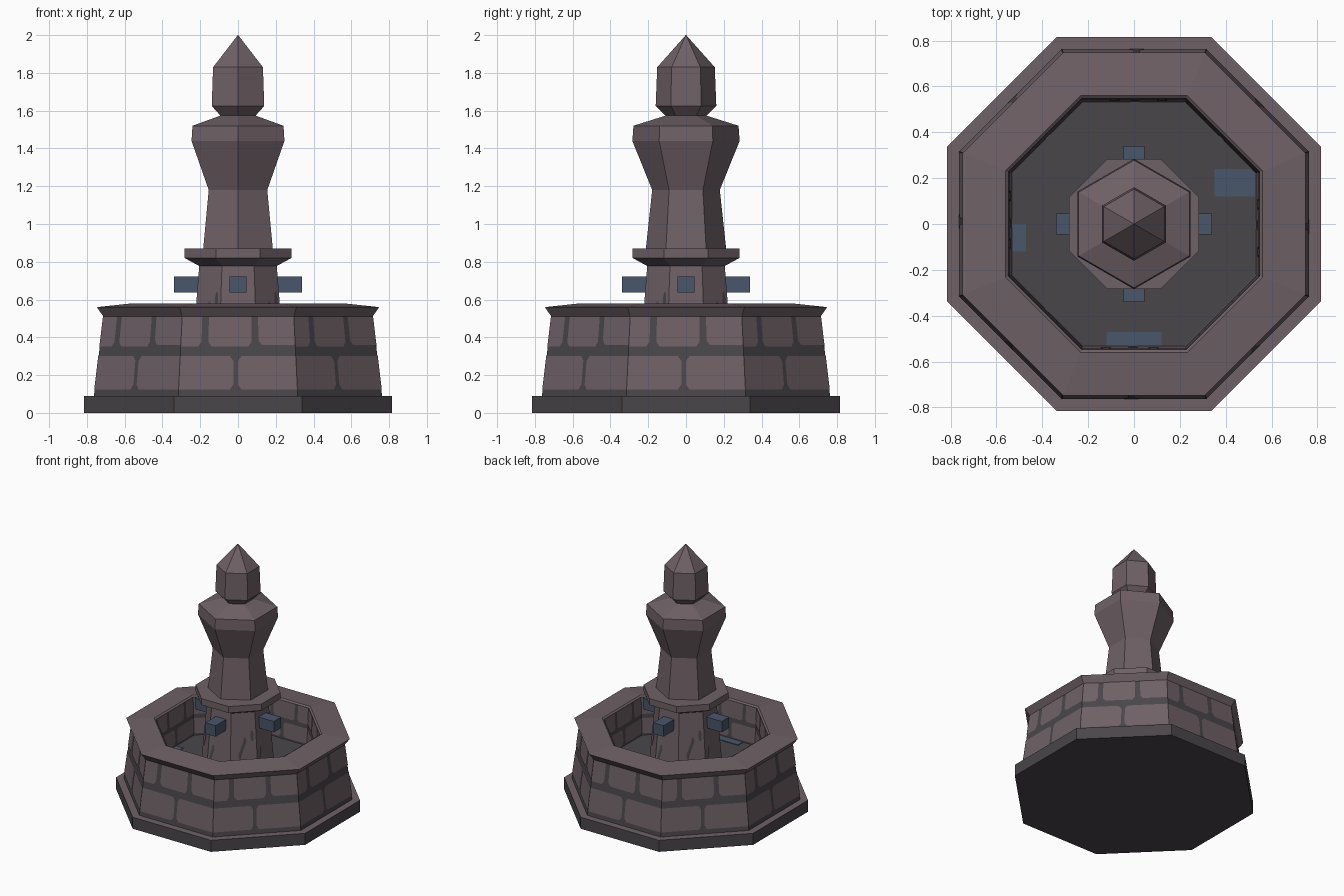
import bpy, math
from mathutils import Vector

cube = bpy.data.objects.get("Cube")
if cube:
    bpy.data.objects.remove(cube, do_unlink=True)


def material(name, colour):
    m = bpy.data.materials.new(name)
    m.use_nodes = True
    m.diffuse_color = (*colour, 1)
    bsdf = m.node_tree.nodes["Principled BSDF"]
    bsdf.inputs["Base Color"].default_value = (*colour, 1)
    bsdf.inputs["Roughness"].default_value = 0.9
    return m


STONE = material("mauve stone", (0.158, 0.119, 0.133))
MORTAR = material("dark mortar", (0.068, 0.061, 0.069))
BLUE = material("slate blue", (0.066, 0.092, 0.148))


def add_mesh(name, verts, faces, mats, indices=None):
    me = bpy.data.meshes.new(name)
    me.from_pydata(verts, [], faces)
    for m in mats:
        me.materials.append(m)
    if indices:
        for poly, i in zip(me.polygons, indices):
            poly.material_index = i
    ob = bpy.data.objects.new(name, me)
    bpy.context.collection.objects.link(ob)
    return ob


def lathe(name, sides, phase, profile, dark=()):
    """Faceted solid from (flat-side radius, height) pairs; dark bands get mortar."""
    verts, faces, idx = [], [], []
    for r, z in profile:
        c = r / math.cos(math.pi / sides)
        for k in range(sides):
            a = phase + math.tau * k / sides
            verts.append((c * math.cos(a), c * math.sin(a), z))
    n = len(profile)
    for b in range(n - 1):
        for k in range(sides):
            j = (k + 1) % sides
            faces.append((b * sides + k, b * sides + j, (b + 1) * sides + j, (b + 1) * sides + k))
            idx.append(int(b in dark))
    faces.append(tuple(reversed(range(sides))))
    idx.append(int(-1 in dark))
    faces.append(tuple(range((n - 1) * sides, n * sides)))
    idx.append(int(n in dark))
    return add_mesh(name, verts, faces, [STONE, MORTAR], idx)


OCT, HEX = math.pi / 8, math.pi / 2

# Basin: plinth, sloped wall, rim, inner wall and floor
FOOT, HEAD = (0.763, 0.09), (0.713, 0.51)
INNER_TOP, INNER_LOW = (0.548, 0.57), (0.535, 0.28)
lathe("basin", 8, OCT,
      [(0.815, 0), (0.815, 0.09), FOOT, HEAD, (0.747, 0.56), (0.56, 0.58), INNER_TOP, INNER_LOW],
      dark=(-1, 0, 2, 6, 8))

# Pedestal with collar
PED_LOW, PED_TOP = (0.245, 0.28), (0.205, 0.78)
lathe("pedestal", 8, OCT, [PED_LOW, PED_TOP])
lathe("collar", 8, OCT, [(0.2, 0.775), (0.283, 0.82), (0.283, 0.87)])

# Six-sided column and pointed finial
lathe("column", 6, HEX, [(0.185, 0.86), (0.155, 1.18), (0.246, 1.44), (0.241, 1.52), (0.09, 1.575)])
lathe("finial", 6, HEX, [(0.09, 1.57), (0.139, 1.625), (0.132, 1.83), (0.001, 2.0)])


def plates(name, low, high, shapes, mat, side=1, lift=0.003, faces_used=range(8)):
    """Thin cut-corner plates on the octagon sides; shapes are (u0, u1, v0, v1, lean)."""
    verts, faces = [], []
    for k in faces_used:
        a = k * math.pi / 4
        out = Vector((math.cos(a), math.sin(a), 0))
        along = Vector((-math.sin(a), math.cos(a), 0))
        slope = out * (high[0] - low[0]) + Vector((0, 0, high[1] - low[1]))
        normal = along.cross(slope).normalized() * side

        def point(u, v):
            r = low[0] + (high[0] - low[0]) * v
            z = low[1] + (high[1] - low[1]) * v
            half = r * math.tan(OCT)
            return out * r + along * half * (2 * u - 1) + Vector((0, 0, z)) + normal * lift

        for u0, u1, v0, v1, lean in shapes:
            cu, cv = min(0.03, (u1 - u0) / 3), min(0.06, (v1 - v0) / 3)
            ring = []
            for u, v, du, dv, first in ((u0, v0, cu, cv, 0), (u1, v0, -cu, cv, 1),
                                        (u1, v1, -cu, -cv, 0), (u0, v1, cu, -cv, 1)):
                s = lean * (v - v0)
                if u in (0, 1) or v == 1:
                    ring.append((u + s, v))
                else:
                    pair = [(u + s, v + dv), (u + du + s, v)]
                    ring += pair[::-1] if first else pair
            if side < 0:
                ring.reverse()
            start = len(verts)
            verts += [point(u, v) for u, v in ring]
            faces.append(tuple(range(start, len(verts))))
    return add_mesh(name, verts, faces, [mat])


# Stone blocks on the outside and inside of the basin wall
plates("outer_blocks", FOOT, HEAD,
       [(0, 0.46, 0.08, 0.5, 0), (0.5, 1, 0.08, 0.5, 0),
        (0, 0.18, 0.62, 1, 0), (0.24, 0.62, 0.62, 1, 0), (0.68, 1, 0.64, 1, 0)], STONE)
plates("inner_blocks", INNER_LOW, INNER_TOP,
       [(0, 0.46, 0.05, 0.45, 0), (0.52, 1, 0.05, 0.45, 0),
        (0, 0.2, 0.56, 1, 0), (0.26, 0.66, 0.56, 1, 0), (0.72, 1, 0.56, 1, 0)], STONE, side=-1)

# Dark cracks on the pedestal
plates("pedestal_cracks", PED_LOW, PED_TOP,
       [(0.3, 0.42, 0.3, 0.62, 0.6), (0.78, 0.9, 0.56, 0.72, 0)], MORTAR, faces_used=(1, 3, 5, 7))
plates("pedestal_chips", PED_LOW, PED_TOP,
       [(0.1, 0.2, 0.2, 0.45, 0.3)], MORTAR, faces_used=(0, 2, 4, 6))


def box(name, centre, size, mat):
    bpy.ops.mesh.primitive_cube_add(size=1, location=centre)
    ob = bpy.context.object
    ob.name = name
    ob.scale = size
    ob.data.materials.append(mat)
    return ob


# Four water spouts
for name, k in (("left", 0), ("back", 1), ("right", 2), ("front", 3)):
    a = k * math.pi / 2
    spout = box(name + "_spout", (0.265 * math.cos(a), 0.265 * math.sin(a), 0.68),
                (0.15, 0.09, 0.085), BLUE)
    spout.rotation_euler.z = a

# Puddles on the basin floor
for name, x, y, w, d in (("left", 0.44, 0.18, 0.18, 0.12),
                         ("right", -0.5, -0.06, 0.06, 0.12),
                         ("front", 0, -0.5, 0.24, 0.06)):
    box(name + "_puddle", (x, y, 0.282), (w, d, 0.006), BLUE)
